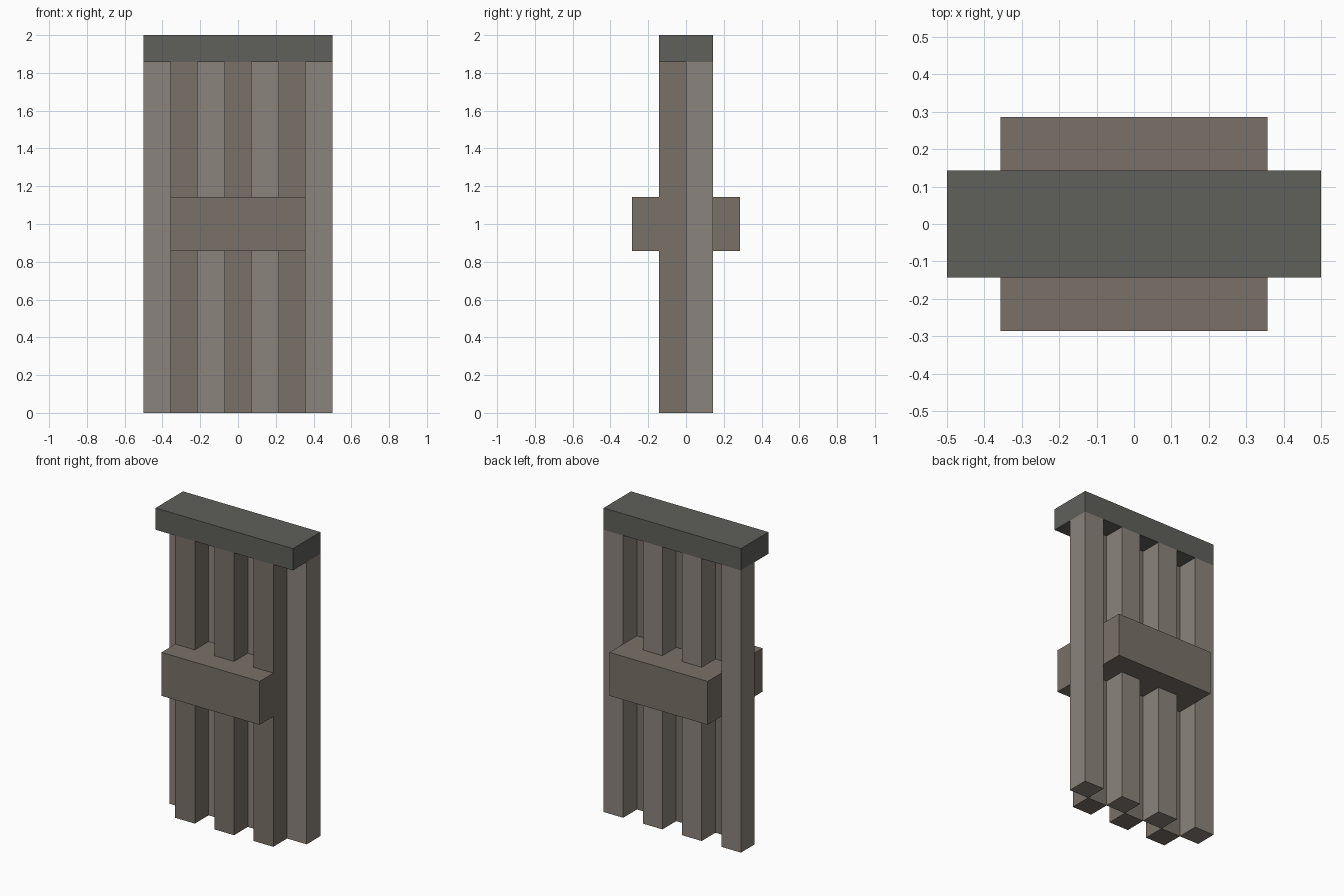
import bpy

if "Cube" in bpy.data.objects:
    bpy.data.objects.remove(bpy.data.objects["Cube"])

U = 1 / 7  # module: one post thickness


def material(name, rgb):
    m = bpy.data.materials.new(name)
    m.diffuse_color = (*rgb, 1)
    m.use_nodes = True
    m.node_tree.nodes["Principled BSDF"].inputs["Base Color"].default_value = m.diffuse_color
    return m


LIGHT = material("light_wood", (0.26, 0.23, 0.20))
DARK = material("dark_wood", (0.19, 0.165, 0.14))
CAP = material("cap_grey", (0.115, 0.115, 0.105))


def box(name, x, y, z, mat):
    """Box from (min, max) ranges given in modules."""
    bpy.ops.mesh.primitive_cube_add(size=1)
    o = bpy.context.object
    o.name = name
    o.location = [(a + b) / 2 * U for a, b in (x, y, z)]
    o.scale = [(b - a) * U for a, b in (x, y, z)]
    bpy.ops.object.transform_apply(location=False, rotation=False, scale=True)
    o.data.materials.append(mat)
    return o


# Staggered posts: four in the back row, three in the front row
for i in range(7):
    x = (i - 3.5, i - 2.5)
    if i % 2:
        box(f"front_post_{i // 2 + 1}", x, (-1, 0), (0, 13), DARK)
    else:
        box(f"back_post_{i // 2 + 1}", x, (0, 1), (0, 13), LIGHT)

# Crossbar running through both rows
box("crossbar", (-2.5, 2.5), (-2, 2), (6, 8), DARK)

# Top cap
box("top_cap", (-3.5, 3.5), (-1, 1), (13, 14), CAP)
